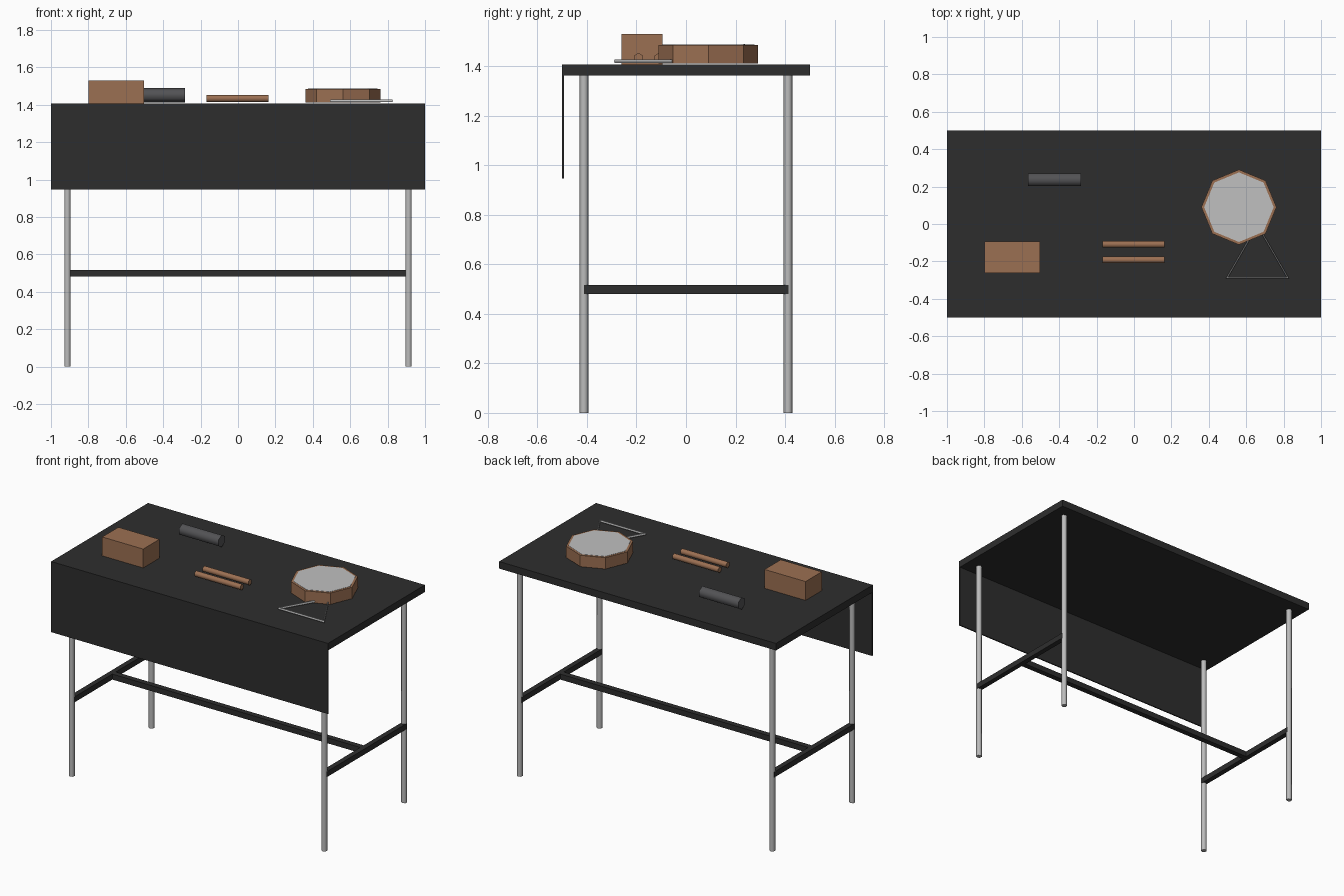
import bpy, bmesh, math
from mathutils import Vector

if "Cube" in bpy.data.objects:
    bpy.data.objects.remove(bpy.data.objects["Cube"])


def material(name, rgb):
    m = bpy.data.materials.new(name)
    m.diffuse_color = (*rgb, 1)
    m.use_nodes = True
    m.node_tree.nodes["Principled BSDF"].inputs["Base Color"].default_value = m.diffuse_color
    return m


BLACK = material("black", (0.027, 0.027, 0.027))
METAL = material("light metal", (0.5, 0.5, 0.5))
WOOD = material("wood brown", (0.33, 0.16, 0.085))
SKIN = material("drum skin grey", (0.53, 0.53, 0.53))
DARK = material("dark grey", (0.085, 0.085, 0.09))


def finish(name, bm, mat):
    bmesh.ops.recalc_face_normals(bm, faces=bm.faces)
    me = bpy.data.meshes.new(name)
    bm.to_mesh(me)
    bm.free()
    me.materials.append(mat)
    ob = bpy.data.objects.new(name, me)
    bpy.context.collection.objects.link(ob)
    return ob


def box(name, lo, hi, mat):
    bm = bmesh.new()
    bmesh.ops.create_cube(bm, size=1)
    for v in bm.verts:
        v.co = Vector([lo[i] + (v.co[i] + 0.5) * (hi[i] - lo[i]) for i in range(3)])
    return finish(name, bm, mat)


def prism(name, start, length, radius, sides, mat, axis="z", smooth=True):
    """Regular prism; a corner points to +y (axis z) or to +z (axis x)."""
    bm = bmesh.new()
    rings = []
    for h in (0, length):
        ring = []
        for i in range(sides):
            a = 2 * math.pi * i / sides
            s, c = radius * math.sin(a), radius * math.cos(a)
            off = (s, c, h) if axis == "z" else (h, s, c)
            ring.append(bm.verts.new(Vector(start) + Vector(off)))
        rings.append(ring)
    for ring in rings:
        bm.faces.new(ring)
    for i in range(sides):
        j = (i + 1) % sides
        f = bm.faces.new((rings[0][i], rings[0][j], rings[1][j], rings[1][i]))
        f.smooth = smooth
    return finish(name, bm, mat)


TOP = 1.408

# table: top, front panel, legs and H-shaped stretcher
box("table_top", (-1, -0.492, 1.362), (1, 0.5, TOP), BLACK)
box("front_panel", (-1, -0.5, 0.947), (1, -0.492, TOP), BLACK)
for sx, side in ((-1, "left"), (1, "right")):
    for sy, end in ((-1, "front"), (1, "back")):
        prism(f"{end}_{side}_leg", (sx * 0.912, sy * 0.412, 0), 1.364, 0.018, 6, METAL)
    box(f"{side}_stretcher", (sx * 0.912 - 0.0165, -0.412, 0.481),
        (sx * 0.912 + 0.0165, 0.415, 0.517), BLACK)
box("long_stretcher", (-0.9, -0.018, 0.481), (0.9, 0.018, 0.517), BLACK)

# wooden block
box("wood_block", (-0.798, -0.261, TOP), (-0.502, -0.094, 1.531), WOOD)

# dark shaker tube and the two sticks
prism("shaker_tube", (-0.567, 0.236, 1.452), 0.284, 0.039, 6, DARK, "x")
for i, y in enumerate((-0.109, -0.192)):
    prism(f"stick_{i + 1}", (-0.168, y, 1.434), 0.331, 0.02, 6, WOOD, "x")

# octagonal hand drum with skin plate
prism("drum_frame", (0.561, 0.09, 1.412), 0.074, 0.201, 8, WOOD, smooth=False)
prism("drum_skin", (0.561, 0.09, 1.484), 0.0035, 0.186, 8, SKIN, smooth=False)

# metal triangle
bpy.ops.mesh.primitive_torus_add(major_segments=3, minor_segments=6,
                                 major_radius=0.187, minor_radius=0.008,
                                 location=(0.66, -0.193, 1.421),
                                 rotation=(0, 0, math.pi / 2))
tri = bpy.context.object
tri.name = "metal_triangle"
tri.data.materials.append(METAL)
